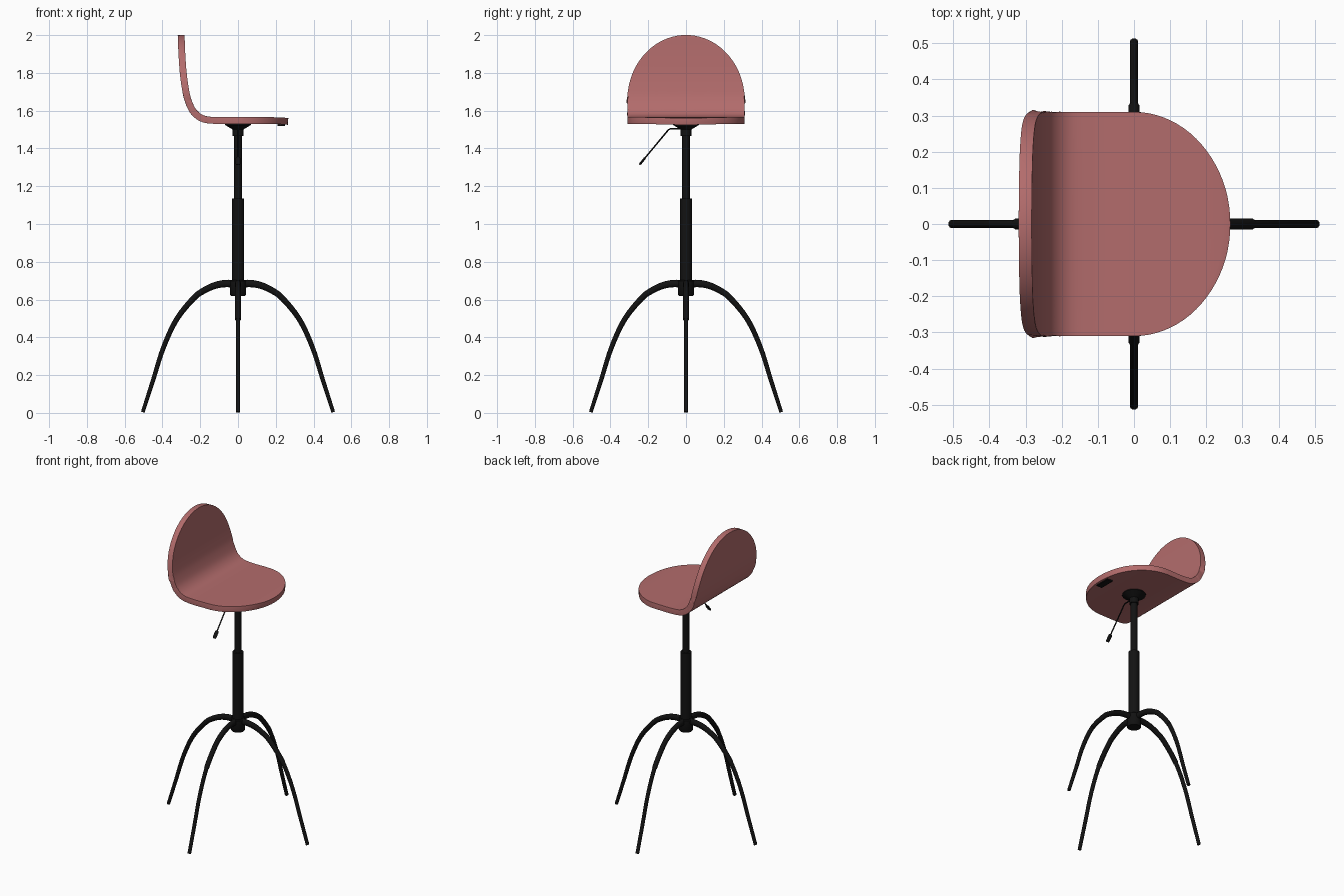
import bpy, bmesh, math
from mathutils import Vector

if "Cube" in bpy.data.objects:
    bpy.data.objects.remove(bpy.data.objects["Cube"])


def material(name, rgb):
    m = bpy.data.materials.new(name)
    m.diffuse_color = (*rgb, 1)
    m.use_nodes = True
    m.node_tree.nodes["Principled BSDF"].inputs["Base Color"].default_value = m.diffuse_color
    return m


BLACK = material("black_metal", (0.006, 0.006, 0.006))
RED = material("red_shell", (0.45, 0.15, 0.15))


def add_object(name, bm, mat, angle=40):
    bmesh.ops.recalc_face_normals(bm, faces=bm.faces)
    me = bpy.data.meshes.new(name)
    bm.to_mesh(me)
    bm.free()
    me.materials.append(mat)
    ob = bpy.data.objects.new(name, me)
    bpy.context.collection.objects.link(ob)
    bpy.ops.object.select_all(action='DESELECT')
    ob.select_set(True)
    bpy.context.view_layer.objects.active = ob
    bpy.ops.object.shade_smooth_by_angle(angle=math.radians(angle))
    return ob


def skin(bm, rings):
    """Join closed rings of points and cap both ends."""
    vs = [[bm.verts.new(p) for p in r] for r in rings]
    n = len(vs[0])
    for a, b in zip(vs, vs[1:]):
        for i in range(n):
            bm.faces.new((a[i], a[(i + 1) % n], b[(i + 1) % n], b[i]))
    bm.faces.new(vs[0])
    bm.faces.new(vs[-1])


def lathe(name, profile, n=32):
    bm = bmesh.new()
    skin(bm, [[(r * math.cos(k * math.tau / n), r * math.sin(k * math.tau / n), z)
               for k in range(n)] for r, z in profile])
    return add_object(name, bm, BLACK)


def smooth_path(pts, steps=8):
    """Catmull-Rom curve through 2D points."""
    p = [Vector(q) for q in pts]
    p = [2 * p[0] - p[1]] + p + [2 * p[-1] - p[-2]]
    out = []
    for a, b, c, d in zip(p, p[1:], p[2:], p[3:]):
        for k in range(steps):
            t = k / steps
            out.append(0.5 * (2 * b + (c - a) * t + (2 * a - 5 * b + 4 * c - d) * t * t
                              + (3 * b - a - 3 * c + d) * t ** 3))
    return out + [p[-2]]


def tube(name, path, size, angle, n=14):
    """Sweep an oval along a (radius, z) path in the vertical plane at the given angle."""
    ca, sa = math.cos(angle), math.sin(angle)
    rings = []
    for i, p in enumerate(path):
        t = (path[min(i + 1, len(path) - 1)] - path[max(i - 1, 0)]).normalized()
        nrm = Vector((-t.y, t.x))
        for h, w in size(i, p):
            ring = []
            for k in range(n):
                a = k * math.tau / n
                q = p + nrm * h * math.cos(a)
                s = w * math.sin(a)
                ring.append((q.x * ca - s * sa, q.x * sa + s * ca, q.y))
            rings.append(ring)
    bm = bmesh.new()
    skin(bm, rings)
    return add_object(name, bm, BLACK)


# Seat shell: bent mid-surface with rounded ends, thickened and bevelled
mid = smooth_path([(0.265, 1.543), (0.2, 1.547), (0.0, 1.548), (-0.12, 1.548), (-0.19, 1.559),
                   (-0.238, 1.598), (-0.266, 1.66), (-0.279, 1.72), (-0.29, 1.8),
                   (-0.297, 1.9), (-0.301, 2.0)], 12)
dist = [0.0]
for a, b in zip(mid, mid[1:]):
    dist.append(dist[-1] + (b - a).length)


def on_mid(s):
    for i in range(1, len(dist)):
        if s <= dist[i] or i == len(dist) - 1:
            return mid[i - 1].lerp(mid[i], (s - dist[i - 1]) / (dist[i] - dist[i - 1]))


HALF, FRONT, BACK, COLS, ROWS = 0.31, 0.265, 0.345, 40, 56
bm = bmesh.new()
grid = []
for j in range(COLS + 1):
    th = (j / COLS - 0.5) * math.pi
    s0 = FRONT * (1 - math.cos(th))
    s1 = dist[-1] - BACK * (1 - math.cos(th))
    col = []
    for i in range(ROWS + 1):
        p = on_mid(s0 + (s1 - s0) * i / ROWS)
        col.append(bm.verts.new((p.x, HALF * math.sin(th), p.y)))
    grid.append(col)
for a, b in zip(grid, grid[1:]):
    for i in range(ROWS):
        bm.faces.new((a[i], a[i + 1], b[i + 1], b[i]))
seat = add_object("seat_shell", bm, RED, 60)
mod = seat.modifiers.new("thickness", 'SOLIDIFY')
mod.thickness, mod.offset = 0.036, 0
mod = seat.modifiers.new("round_rim", 'BEVEL')
mod.width, mod.segments, mod.limit_method, mod.angle_limit = 0.015, 4, 'ANGLE', math.radians(60)

# Central column
lathe("lower_column", [(0.032, 0.62), (0.032, 1.135)])
lathe("upper_column", [(0.02, 1.1), (0.02, 1.53)])
lathe("leg_hub", [(0.038, 0.62), (0.043, 0.626), (0.043, 0.698), (0.038, 0.703)])
lathe("seat_mount", [(0.028, 1.465), (0.028, 1.5), (0.04, 1.507), (0.07, 1.525), (0.07, 1.535)])

# Four arched legs, thicker near the hub with a step to the thin lower tube
leg_path = smooth_path([(0.0, 0.68), (0.06, 0.685), (0.12, 0.675), (0.18, 0.648), (0.235, 0.607),
                        (0.325, 0.495), (0.395, 0.345), (0.45, 0.172), (0.504, 0.004)], 6)


def leg_size(i, p):
    t = i / (len(leg_path) - 1)
    h = 0.021 - 0.011 * t
    thick, thin = (h, 0.0155), (h, 0.0115)
    return [thick, thin] if i == 30 else [thick if i < 30 else thin]


for k, name in enumerate(["right_leg", "back_leg", "left_leg", "front_leg"]):
    tube(name, leg_path, leg_size, k * math.pi / 2)

# Height lever: thin bent rod with a flat paddle
rod = [Vector(p) for p in [(0.0, 1.505), (0.08, 1.505), (0.092, 1.5), (0.235, 1.328)]]
tube("lever_rod", rod, lambda i, p: [(0.004, 0.004)], -math.pi / 2, 8)
paddle = [Vector(p) for p in [(0.215, 1.352), (0.219, 1.347), (0.242, 1.319), (0.246, 1.314)]]
tube("lever_paddle", paddle, lambda i, p: [(0.004, 0.010) if i in (0, 3) else (0.006, 0.013)],
     -math.pi / 2, 12)

# Small pad under the front edge of the seat
bm = bmesh.new()
bmesh.ops.create_cube(bm, size=1)
for v in bm.verts:
    v.co = (0.229 + v.co.x * 0.04, v.co.y * 0.1, 1.527 + v.co.z * 0.014)
add_object("underside_pad", bm, BLACK)
